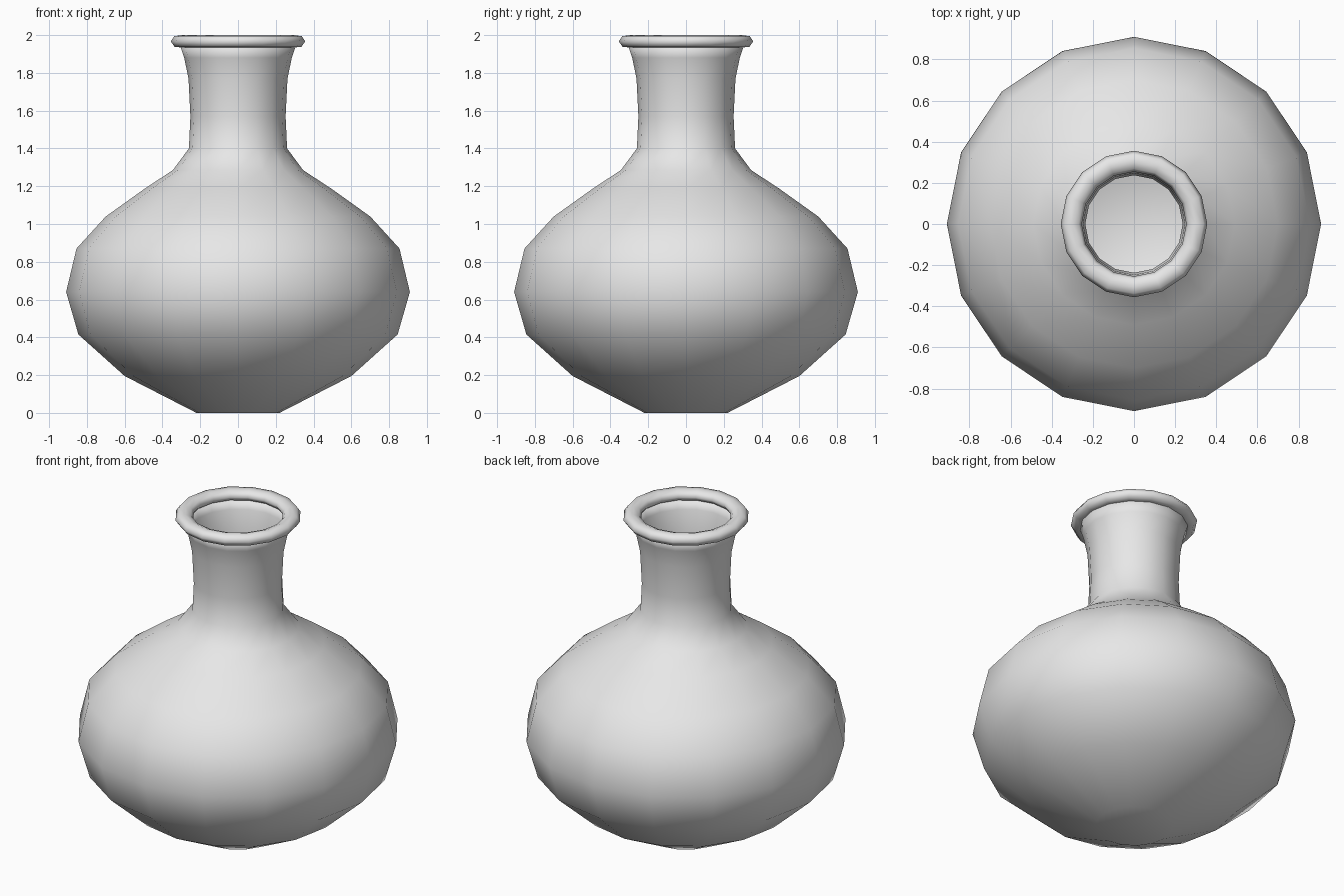
import bpy, bmesh
from math import tau
from mathutils import Vector

SIDES = 16

cube = bpy.data.objects.get("Cube")
if cube:
    bpy.data.objects.remove(cube, do_unlink=True)

grey = bpy.data.materials.new("plain grey")
grey.use_nodes = True
colour = (0.8, 0.8, 0.8, 1)
grey.diffuse_color = colour
grey.node_tree.nodes["Principled BSDF"].inputs["Base Color"].default_value = colour


def lathe(name, profile, closed=False):
    """Turn a (radius, height) profile around the z axis."""
    bm = bmesh.new()
    verts = [bm.verts.new((r, 0, z)) for r, z in profile]
    edges = [bm.edges.new(pair) for pair in zip(verts, verts[1:])]
    if closed:
        edges.append(bm.edges.new((verts[-1], verts[0])))
    bmesh.ops.spin(bm, geom=verts + edges, cent=Vector(), axis=(0, 0, 1),
                   angle=tau, steps=SIDES, use_duplicate=False)
    bmesh.ops.remove_doubles(bm, verts=bm.verts, dist=0.0005)
    bmesh.ops.recalc_face_normals(bm, faces=bm.faces)
    # An open shell must face away from the axis
    widest = max(bm.faces, key=lambda f: f.calc_center_median().xy.length)
    if widest.normal.dot(widest.calc_center_median() * Vector((1, 1, 0))) < 0:
        bmesh.ops.reverse_faces(bm, faces=bm.faces)
    for face in bm.faces:
        face.smooth = True
    mesh = bpy.data.meshes.new(name)
    bm.to_mesh(mesh)
    bm.free()
    mesh.materials.append(grey)
    obj = bpy.data.objects.new(name, mesh)
    bpy.context.collection.objects.link(obj)
    return obj


# Round belly, shoulder and flared neck, with a thin wall
flask = lathe("flask_body", [
    (0, 0), (0.22, 0), (0.60, 0.195), (0.845, 0.415), (0.91, 0.64),
    (0.855, 0.87), (0.70, 1.04), (0.49, 1.19), (0.345, 1.285),
    (0.26, 1.40), (0.252, 1.57), (0.262, 1.77), (0.285, 1.88), (0.305, 1.94)])
wall = flask.modifiers.new("wall", "SOLIDIFY")
wall.thickness = 0.015
wall.offset = -1

# Rolled lip around the mouth
lathe("rolled_lip", [
    (0.30, 1.935), (0.335, 1.937), (0.356, 1.967), (0.338, 1.994),
    (0.30, 2.0), (0.268, 1.988), (0.254, 1.965), (0.268, 1.942)], closed=True)
